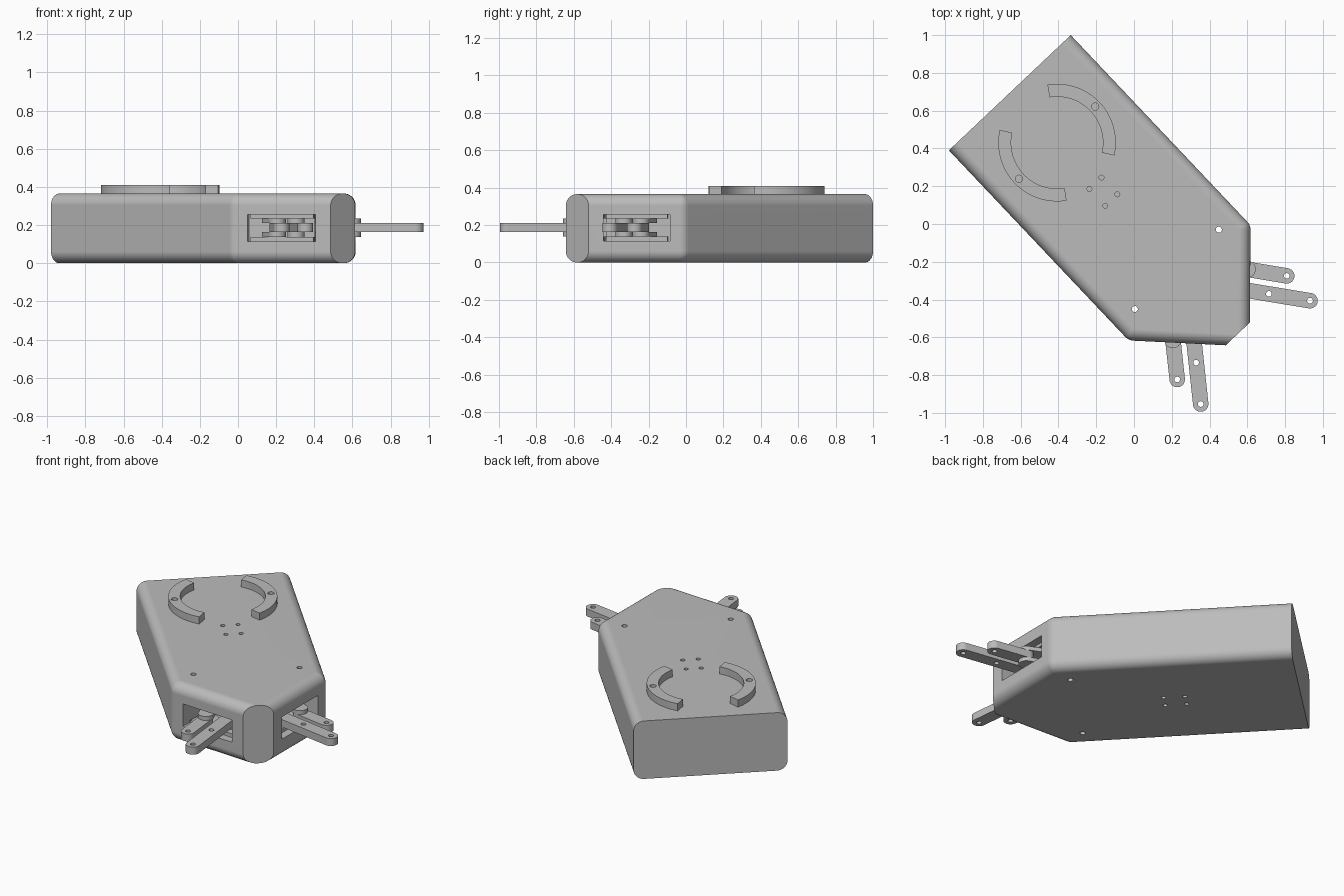
import bpy, bmesh
from math import sin, cos, pi, radians, atan2, hypot
from mathutils import Matrix, Vector

if "Cube" in bpy.data.objects:
    bpy.data.objects.remove(bpy.data.objects["Cube"], do_unlink=True)

grey = bpy.data.materials.new("light_grey")
grey.use_nodes = True
GREY = (0.5, 0.5, 0.5, 1)
grey.diffuse_color = GREY
grey.node_tree.nodes["Principled BSDF"].inputs["Base Color"].default_value = GREY

# Part frame: u runs from the back face to the nose, v across, z up
FRAME = Matrix.Translation((-0.6575, 0.695, 0)) @ Matrix.Rotation(radians(-46.6), 4, 'Z')
LENGTH, HALF, SHOULDER, NOSE = 1.757, 0.444, 1.385, 0.088
HEIGHT, R = 0.365, 0.061


def loft(name, rings):
    """Skin a stack of equal-length outlines given as (points, z)."""
    bm = bmesh.new()
    rows = [[bm.verts.new((u, v, z)) for u, v in pts] for pts, z in rings]
    n = len(rows[0])
    for a, b in zip(rows, rows[1:]):
        for i in range(n):
            j = (i + 1) % n
            bm.faces.new((a[i], a[j], b[j], b[i]))
    bm.faces.new(rows[0][::-1])
    bm.faces.new(rows[-1])
    bmesh.ops.remove_doubles(bm, verts=bm.verts, dist=1e-5)
    bmesh.ops.recalc_face_normals(bm, faces=bm.faces)
    bm.transform(FRAME)
    me = bpy.data.meshes.new(name)
    bm.to_mesh(me)
    bm.free()
    me.materials.append(grey)
    ob = bpy.data.objects.new(name, me)
    bpy.context.collection.objects.link(ob)
    return ob


def prism(name, pts, z0, z1):
    return loft(name, [(pts, z0), (pts, z1)])


def arc(c, r, a0, a1, n):
    return [(c[0] + r * cos(a0 + (a1 - a0) * i / n),
             c[1] + r * sin(a0 + (a1 - a0) * i / n)) for i in range(n + 1)]


def disc(name, c, r, z0, z1, n=32):
    return prism(name, arc(c, r, 0, 2 * pi, n)[:-1], z0, z1)


def cut(ob, cutters):
    """Subtract every cutter, keep the result and drop the cutters."""
    for c in cutters:
        c.hide_render = True
        m = ob.modifiers.new("cut", 'BOOLEAN')
        m.operation, m.solver, m.object = 'DIFFERENCE', 'EXACT', c
    bpy.context.view_layer.update()
    me = bpy.data.meshes.new_from_object(
        ob.evaluated_get(bpy.context.evaluated_depsgraph_get()))
    ob.modifiers.clear()
    ob.data = me
    for c in cutters:
        bpy.data.objects.remove(c, do_unlink=True)


def capsule(a, b, r):
    t = atan2(b[1] - a[1], b[0] - a[0])
    return arc(b, r, t - pi / 2, t + pi / 2, 14) + arc(a, r, t + pi / 2, t + 3 * pi / 2, 14)


# Slanted front wall: direction along it and its outward normal
wall_len = hypot(LENGTH - SHOULDER, HALF - NOSE)
along = Vector((LENGTH - SHOULDER, NOSE - HALF)) / wall_len
out = Vector((-along.y, along.x))
out = out if out.x > 0 else -out
wall_mid = Vector(((SHOULDER + LENGTH) / 2, (HALF + NOSE) / 2))


def outline(inset):
    # Shoulder arc keeps its centre, so the corner blends like a ball
    tilt = atan2(out.y, out.x)
    base = Vector((SHOULDER, HALF))
    k = ((out * R).x - 0) / along.x
    step = (R - R * out.y + 0) / along.y if along.y else k
    s = (-R + R * out.y) / along.y
    centre = base + along * s - out * R
    half = arc(centre, R - inset, pi / 2, tilt, 8)
    tip_v = NOSE - inset / out.y
    side = [(0, HALF - inset)] + half + [(LENGTH, max(tip_v, 0.002))]
    return side + [(u, -v) for u, v in reversed(side)]


# Housing with rounded long edges, flat back and flat nose
STEPS = 12
rings = []
for i in range(STEPS + 1):
    t = pi / 2 * i / STEPS
    rings.append((outline(R * (1 - sin(t))), R * (1 - cos(t))))
rings += [(pts, HEIGHT - z) for pts, z in reversed(rings)]
housing = loft("housing", rings)


def wall_box(name, half_w, d0, d1, z0, z1, side, shift=0.0):
    """Box set square to a slanted wall; depths are measured inward."""
    pts = []
    for s, d in ((-1, d0), (1, d0), (1, d1), (-1, d1)):
        p = wall_mid + along * (s * half_w + shift) - out * d
        pts.append((p.x, p.y * side))
    return prism(name, pts, z0, z1)


cutters = []
for side in (1, -1):
    cutters.append(wall_box("window_cutter", 0.178, -0.05, 0.21, 0.115, 0.255, side))
    cutters.append(disc("bolt_cutter", (1.287, 0.306 * side), 0.016, -0.1, 0.5, 20))
    for u in (0.66, 0.782):
        for z0, z1 in ((-0.1, 0.1), (0.27, 0.5)):
            cutters.append(disc("screw_cutter", (u, 0.044 * side), 0.013, z0, z1, 20))
cut(housing, cutters)
parts = [housing]

for side, label in ((1, "left"), (-1, "right")):
    # Curved mounting rail on the top
    c, mid, spread = (0.364, 0), side * pi / 2, radians(56)
    rail = prism(label + "_curved_rail",
                 arc(c, 0.311, mid - spread, mid + spread, 36)
                 + arc(c, 0.243, mid + spread, mid - spread, 36), HEIGHT - 0.003, 0.41)
    cut(rail, [disc("rail_cutter", (0.364, 0.278 * side), 0.019, 0.3, 0.5, 20)])
    parts.append(rail)

    # Long and short linkage arms with pin holes
    for name, a, b, holes in (
            ("long_arm", (1.50, 0.10), (1.892, 0.398), ((1.892, 0.398), (1.716, 0.265))),
            ("short_arm", (1.543, 0.271), (1.712, 0.399), ((1.712, 0.399),))):
        arm = prism(label + "_" + name,
                    capsule((a[0], a[1] * side), (b[0], b[1] * side), 0.041), 0.163, 0.21)
        cut(arm, [disc("pin_cutter", (u, v * side), 0.015, 0, 0.4, 20) for u, v in holes])
        parts.append(arm)

    # Forked pivot holding the short arm
    for z0, z1, level in ((0.21, 0.235, "upper"), (0.138, 0.163, "lower")):
        parts.append(prism(f"{label}_{level}_pivot_fork",
                           capsule((1.45, 0.23 * side), (1.543, 0.271 * side), 0.045), z0, z1))
        parts.append(disc(f"{label}_{level}_arm_hub", (1.53, 0.123 * side), 0.045, z0, z1))
    # Ledges inside the window
    for z0, z1, level in ((0.235, 0.256, "upper"), (0.114, 0.138, "lower")):
        parts.append(wall_box(f"{label}_{level}_ledge", 0.165, 0.05, 0.2, z0, z1, side))

# Smooth the round surfaces, keep flats flat
for ob in parts:
    bpy.ops.object.select_all(action='DESELECT')
    ob.select_set(True)
    bpy.context.view_layer.objects.active = ob
    bpy.ops.object.shade_smooth_by_angle(angle=radians(30))
    wn = ob.modifiers.new("flat_normals", 'WEIGHTED_NORMAL')
    wn.keep_sharp = True
